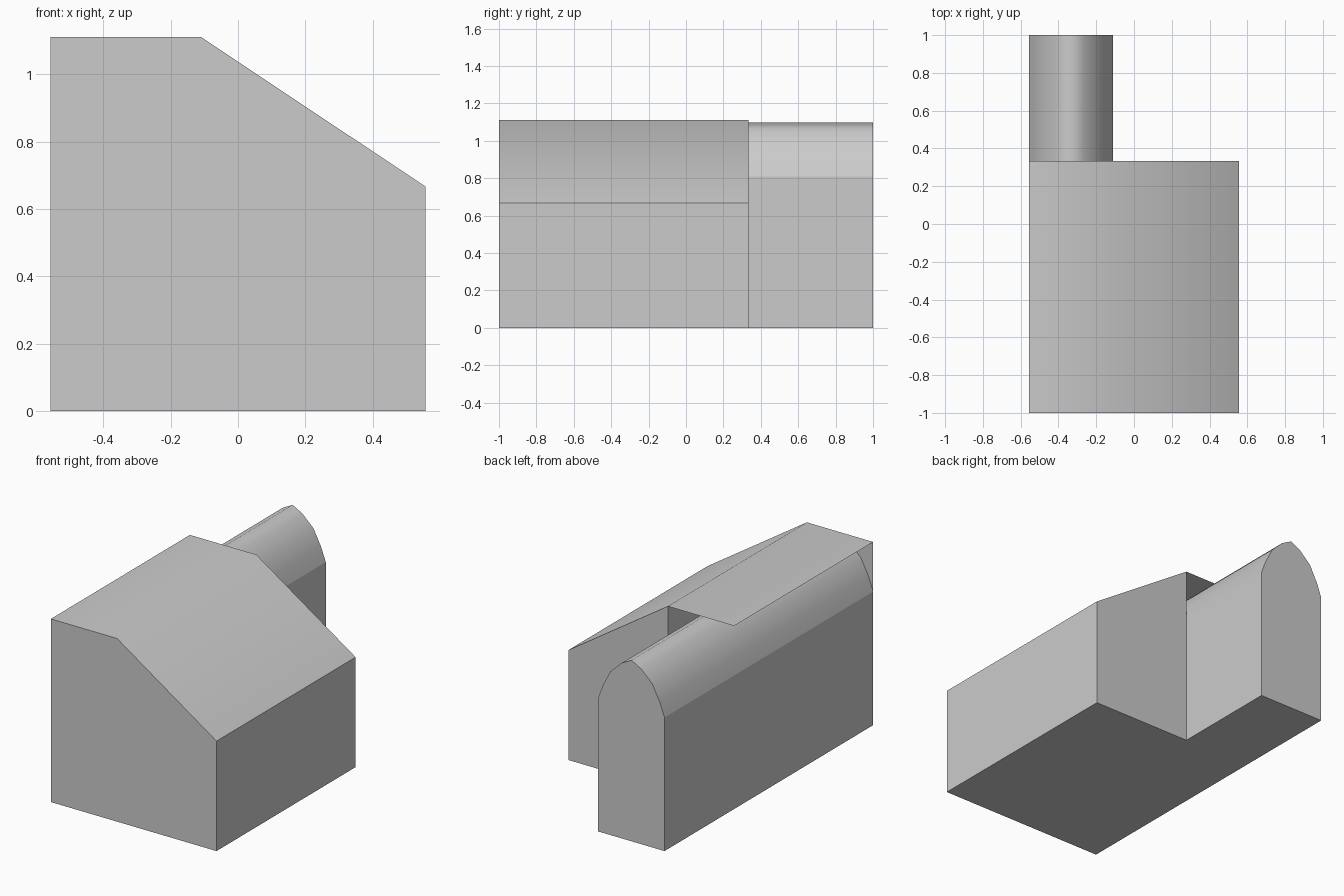
import bpy

if "Cube" in bpy.data.objects:
    bpy.data.objects.remove(bpy.data.objects["Cube"])


def build(name, verts, faces, smooth=()):
    mesh = bpy.data.meshes.new(name)
    mesh.from_pydata(verts, [], faces)
    for i in smooth:
        mesh.polygons[i].use_smooth = True
    mesh.update()
    obj = bpy.data.objects.new(name, mesh)
    bpy.context.collection.objects.link(obj)
    return obj


def extrude(name, profile, y0, y1, sides=None, caps=True, smooth=False):
    """Extrude an (x, z) profile, clockwise seen from the front, along y."""
    n = len(profile)
    verts = [(x, y, z) for y in (y0, y1) for x, z in profile]
    sides = range(n) if sides is None else sides
    faces = [(i, i + n, (i + 1) % n + n, (i + 1) % n) for i in sides]
    smooth_ids = range(len(faces)) if smooth else ()
    if caps:
        faces += [tuple(range(n)), tuple(range(2 * n - 1, n - 1, -1))]
        # front cap runs clockwise from -y, so turn both caps outward
        faces[-2:] = [f[::-1] for f in faces[-2:]]
    faces = [f[::-1] for f in faces] if not caps else \
        [f[::-1] for f in faces[:-2]] + faces[-2:]
    return build(name, verts, faces, smooth_ids)


LEFT, INNER, RIGHT = -0.556, -0.111, 0.556
FRONT, STEP, BACK = -1.0, 0.333, 1.0
EAVE, TOP, SPRING = 0.667, 1.111, 0.81
MID = (LEFT + INNER) / 2

# Pointed arch outline, mirrored about its apex
half = [(-0.2225, SPRING), (-0.191, 0.895), (-0.14, 0.993), (-0.066, 1.063)]
arch = [(MID + x, z) for x, z in half] + [(MID, 1.098)]
arch += [(MID - x, z) for x, z in reversed(half)]
n = len(arch)

# Long vaulted hall: walls and ends, with its roof left to the smooth vault
hall = [(LEFT, 0)] + arch + [(INNER, 0)]
extrude("hall_walls", hall, FRONT, BACK, sides=[0, n, n + 1])
extrude("vault_roof", arch, FRONT, BACK, sides=range(n - 1), caps=False, smooth=True)

# House block beside the hall, open under its roof
house = [(INNER, 0), (INNER, TOP), (RIGHT, EAVE), (RIGHT, 0)]
extrude("house_walls", house, FRONT, STEP, sides=[0, 2, 3])

# Roof sheet: slope over the house, flat canopy over the hall
roof = [(LEFT, TOP), (INNER, TOP), (RIGHT, EAVE)]
extrude("roof_sheet", roof, FRONT, STEP, sides=[0, 1], caps=False, smooth=True)

# Front gable panel filling the corners around the arch
gable = arch + [(INNER, TOP), (LEFT, TOP)]
build("gable_panel", [(x, FRONT, z) for x, z in gable], [tuple(range(len(gable)))])
